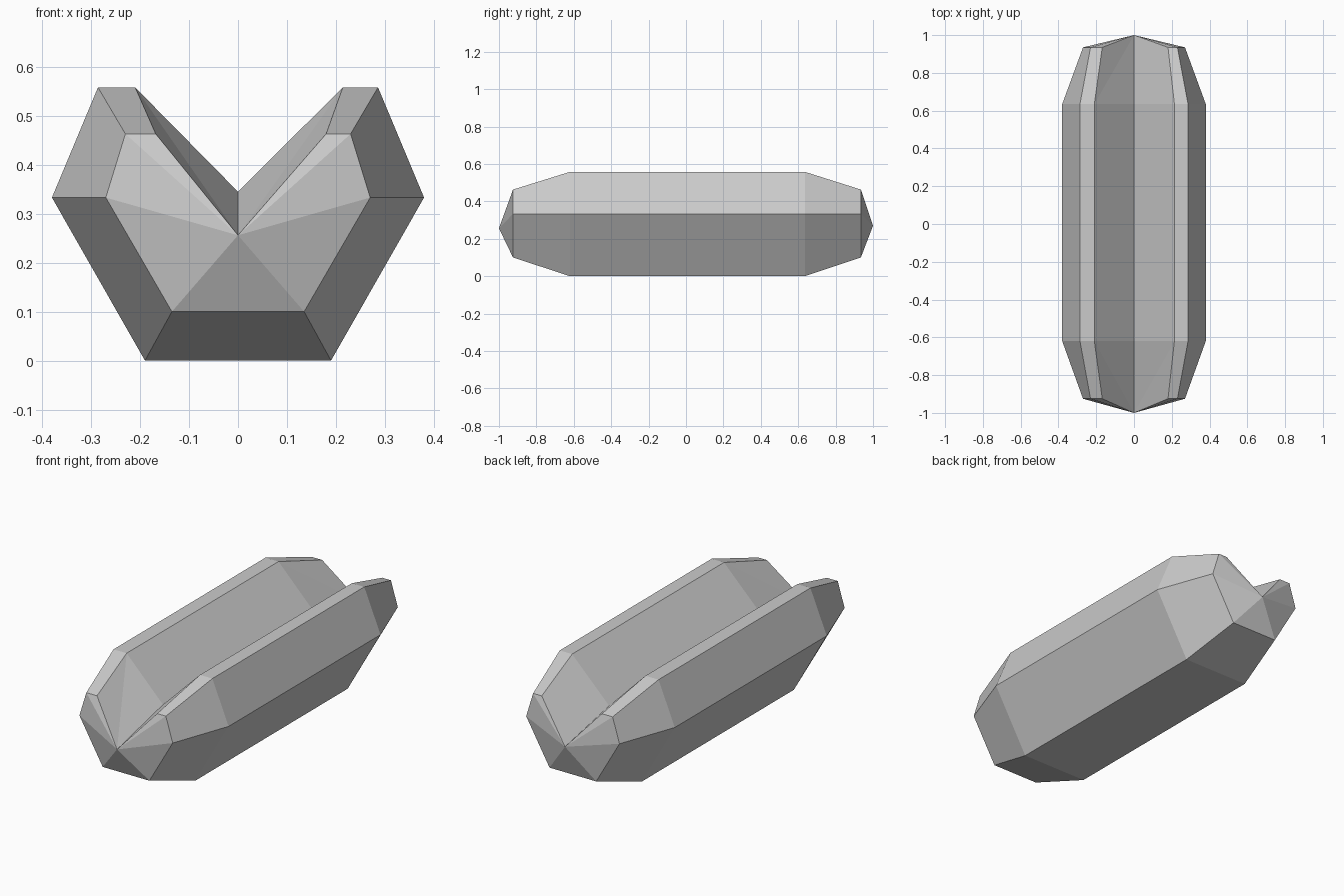
import bpy
import bmesh

cube = bpy.data.objects.get("Cube")
if cube:
    bpy.data.objects.remove(cube, do_unlink=True)

# Single grey material
grey = bpy.data.materials.new("plain grey")
grey.use_nodes = True
colour = (0.6, 0.6, 0.6, 1)
grey.diffuse_color = colour
grey.node_tree.nodes["Principled BSDF"].inputs["Base Color"].default_value = colour

# Profiles run from the left horn, round the underside, to the right horn
BODY = [(0.214, 0.558), (0.286, 0.558), (0.38, 0.333), (0.19, 0),
        (-0.19, 0), (-0.38, 0.333), (-0.286, 0.558), (-0.21, 0.558)]
NOSE = [(0.18, 0.463), (0.23, 0.463), (0.27, 0.333), (0.135, 0.1),
        (-0.135, 0.1), (-0.27, 0.333), (-0.23, 0.463), (-0.168, 0.463)]
VALLEY = (0, 0.345)

bm = bmesh.new()


def ring(profile, y):
    return [bm.verts.new((x, y, z)) for x, z in profile]


def bridge(a, b):
    for i in range(len(a) - 1):
        bm.faces.new((a[i], a[i + 1], b[i + 1], b[i]))


def end_cap(body, valley, nose_y, tip_y, tip_z):
    """Tapered nose closing on one tip, with the groove running into it."""
    nose = ring(NOSE, nose_y)
    tip = bm.verts.new((0, tip_y, tip_z))
    bridge(body, nose)
    for a, b in zip(nose, nose[1:]):
        bm.faces.new((a, b, tip))
    for horn, inner in ((body[0], nose[0]), (body[-1], nose[-1])):
        bm.faces.new((horn, inner, tip))
        bm.faces.new((horn, tip, valley))


# Long grooved middle
front = ring(BODY + [VALLEY], -0.62)
back = ring(BODY + [VALLEY], 0.635)
bridge(front + front[:1], back + back[:1])

# Pointed ends
end_cap(front[:-1], front[-1], -0.925, -1, 0.256)
end_cap(back[:-1], back[-1], 0.935, 1, 0.27)

bmesh.ops.recalc_face_normals(bm, faces=bm.faces[:])
mesh = bpy.data.meshes.new("grooved_body")
bm.to_mesh(mesh)
bm.free()
mesh.materials.append(grey)
body = bpy.data.objects.new("grooved_body", mesh)
bpy.context.collection.objects.link(body)
